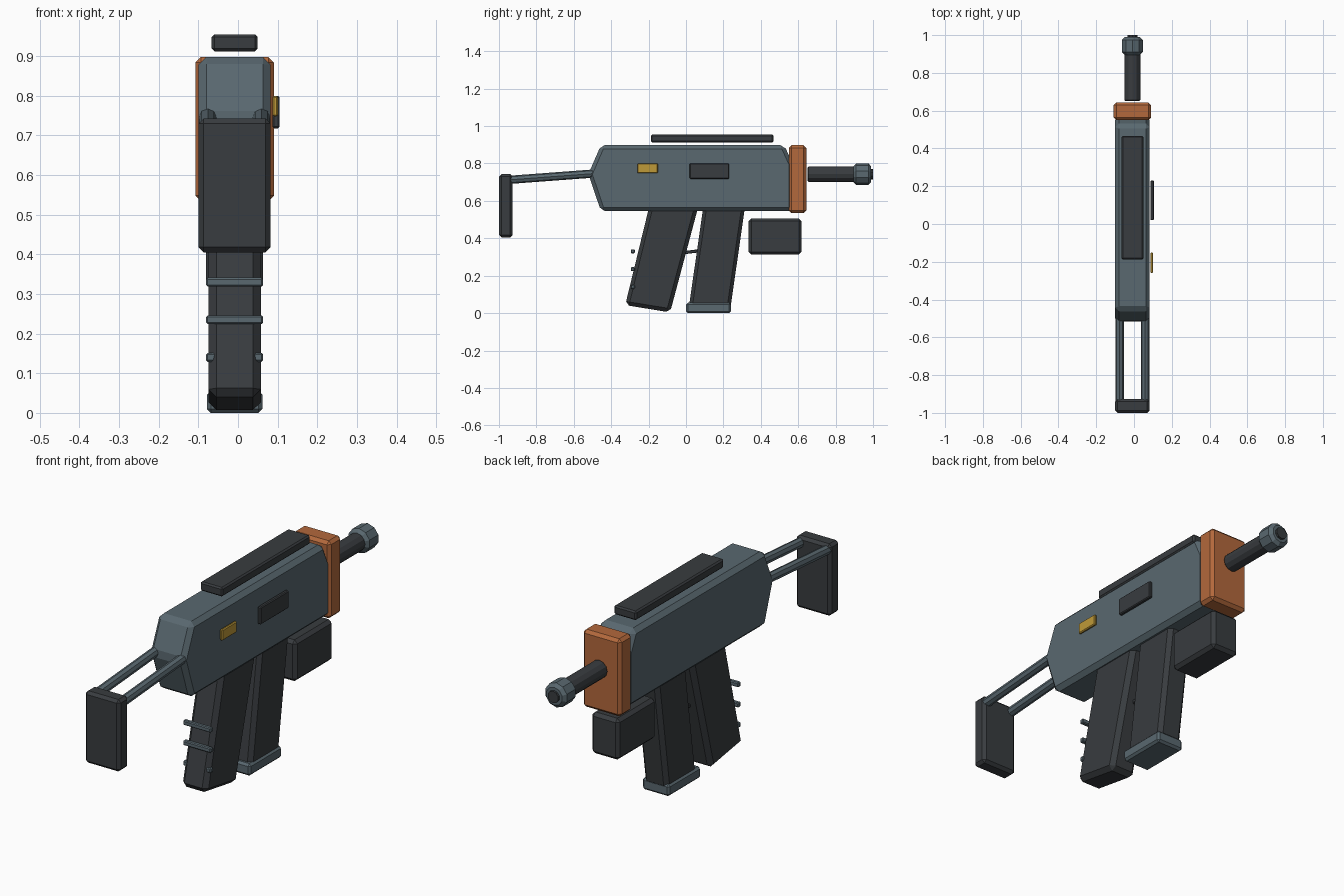
import bpy, bmesh
from mathutils import Vector

if "Cube" in bpy.data.objects:
    bpy.data.objects.remove(bpy.data.objects["Cube"])

CX = -0.0085  # the model's mid plane


def material(name, rgb):
    m = bpy.data.materials.new(name)
    m.diffuse_color = (*rgb, 1)
    m.use_nodes = True
    m.node_tree.nodes["Principled BSDF"].inputs["Base Color"].default_value = m.diffuse_color
    return m


SLATE = material("slate", (0.10, 0.138, 0.16))
DARK = material("dark", (0.04, 0.045, 0.05))
ORANGE = material("orange", (0.45, 0.14, 0.045))
GOLD = material("gold", (0.52, 0.32, 0.04))


def finish(bm, name, mat, bevel):
    bmesh.ops.recalc_face_normals(bm, faces=bm.faces)
    me = bpy.data.meshes.new(name)
    bm.to_mesh(me)
    bm.free()
    ob = bpy.data.objects.new(name, me)
    bpy.context.collection.objects.link(ob)
    me.materials.append(mat)
    if bevel:
        mod = ob.modifiers.new("Bevel", 'BEVEL')
        mod.width = bevel
        mod.segments = 1
        mod.limit_method = 'ANGLE'
    return ob


def slab(name, profile, x0, x1, mat, bevel):
    """Extrude a (y, z) side profile from x0 to x1."""
    bm = bmesh.new()
    face = bm.faces.new([bm.verts.new((x0, y, z)) for y, z in profile])
    out = bmesh.ops.extrude_face_region(bm, geom=[face])
    moved = [v for v in out["geom"] if isinstance(v, bmesh.types.BMVert)]
    bmesh.ops.translate(bm, verts=moved, vec=(x1 - x0, 0, 0))
    return finish(bm, name, mat, bevel)


def box(name, x, y, z, mat, bevel):
    return slab(name, [(y[0], z[0]), (y[1], z[0]), (y[1], z[1]), (y[0], z[1])],
                x[0], x[1], mat, bevel)


def rod(name, a, b, radius, mat, sides, bevel=0):
    a, b = Vector(a), Vector(b)
    d = b - a
    bm = bmesh.new()
    bmesh.ops.create_cone(bm, cap_ends=True, segments=sides, radius1=radius,
                          radius2=radius, depth=d.length)
    rot = d.to_track_quat('Z', 'Y').to_matrix().to_4x4()
    bmesh.ops.transform(bm, matrix=rot, verts=bm.verts)
    bmesh.ops.translate(bm, verts=bm.verts, vec=(a + b) / 2)
    ob = finish(bm, name, mat, bevel)
    if bevel:
        ob.modifiers["Bevel"].angle_limit = 1.0  # rims only
    return ob


def wide(half):
    return (CX - half, CX + half)


# Receiver, front collar and top rail
slab("receiver", [(-0.522, 0.743), (-0.455, 0.898), (0.525, 0.898),
                  (0.57, 0.80), (0.57, 0.546), (-0.455, 0.546)],
     *wide(0.091), SLATE, 0.02)
box("front_collar", wide(0.099), (0.55, 0.643), (0.534, 0.898), ORANGE, 0.014)
box("top_rail", wide(0.058), (-0.188, 0.467), (0.912, 0.955), DARK, 0.007)

# Barrel and muzzle
rod("barrel", (CX, 0.65, 0.743), (CX, 0.91, 0.743), 0.042, DARK, 12, 0.006)
rod("muzzle", (CX, 0.895, 0.743), (CX, 0.99, 0.743), 0.058, SLATE, 10, 0.015)
rod("bore", (CX, 0.90, 0.743), (CX, 1.0, 0.743), 0.028, DARK, 10)

# Grip, with its ribs
slab("grip", [(-0.325, 0.043), (-0.085, 0.004), (0.07, 0.585), (-0.193, 0.585)],
     *wide(0.066), DARK, 0.02)
for i, z in enumerate((0.330, 0.235, 0.140)):
    box(f"grip_rib_{i + 1}", wide(0.072), (-0.295, -0.274), (z - 0.011, z + 0.011),
        SLATE, 0.004)

# Trigger, magazine and underbarrel block
slab("trigger", [(-0.01, 0.315), (0.07, 0.325), (0.07, 0.342), (-0.01, 0.332)],
     *wide(0.015), DARK, 0.003)
slab("magazine", [(0.015, 0.03), (0.238, 0.03), (0.318, 0.585), (0.095, 0.585)],
     *wide(0.062), DARK, 0.018)
box("magazine_base", wide(0.070), (0.0, 0.24), (0.0, 0.056), SLATE, 0.01)
box("underbarrel_block", wide(0.072), (0.335, 0.618), (0.313, 0.507), DARK, 0.015)

# Stock: two rods and a butt plate
for side, s in (("left", -1), ("right", 1)):
    x = CX + s * 0.0675
    rod(f"stock_rod_{side}", (x, -0.94, 0.713), (x, -0.47, 0.748), 0.022, SLATE, 8)
box("butt_plate", wide(0.091), (-1.0, -0.927), (0.405, 0.743), DARK, 0.013)

# Side details on the right
box("ejection_port", (0.087, 0.105), (0.02, 0.23), (0.718, 0.80), DARK, 0.004)
box("selector", (0.087, 0.101), (-0.26, -0.15), (0.748, 0.80), GOLD, 0.004)
